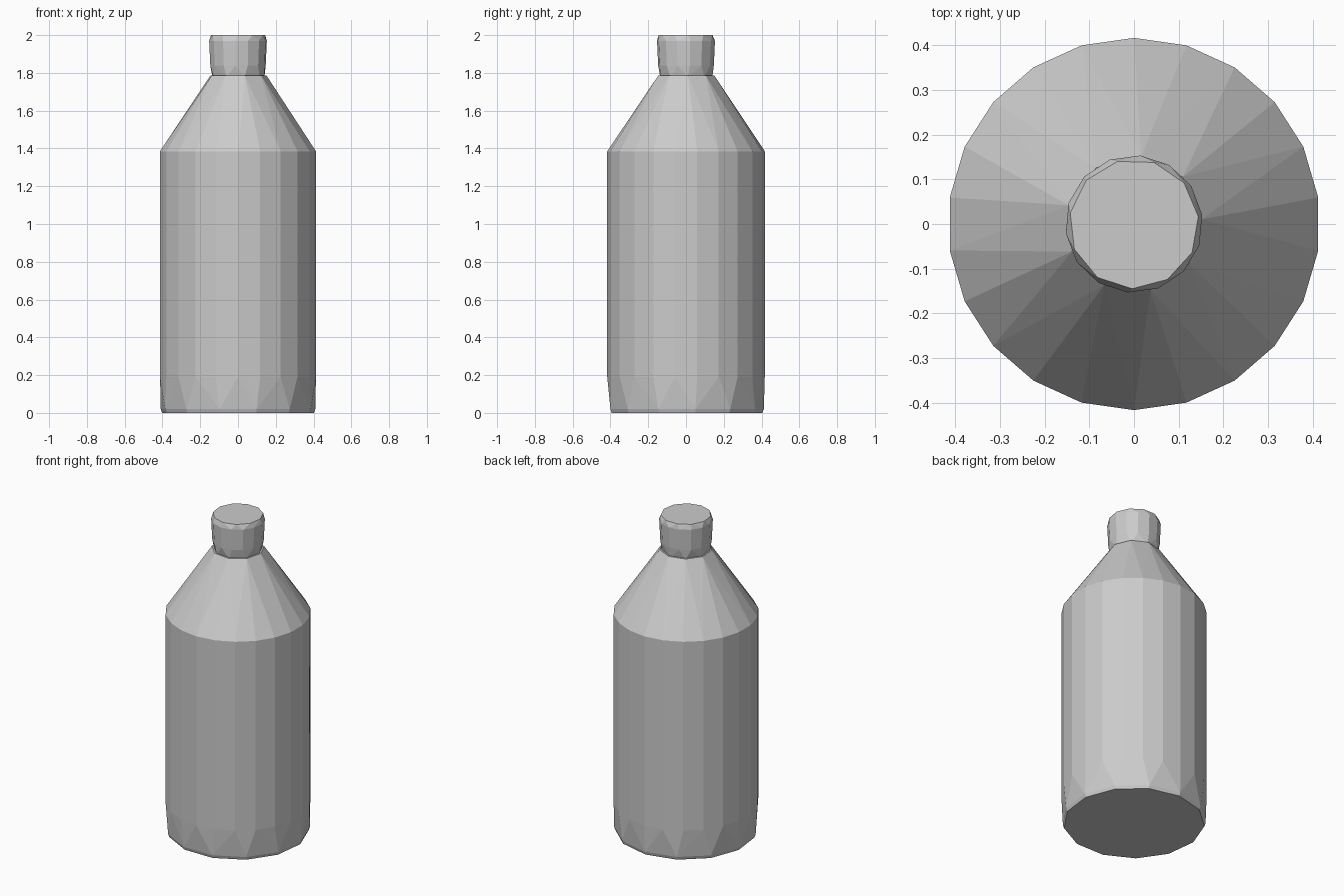
import bpy, bmesh
from math import cos, sin, tau

cube = bpy.data.objects.get("Cube")
if cube:
    bpy.data.objects.remove(cube, do_unlink=True)

grey = bpy.data.materials.new("plain_grey")
grey.use_nodes = True
colour = (0.6, 0.6, 0.6, 1)
grey.diffuse_color = colour
grey.node_tree.nodes["Principled BSDF"].inputs["Base Color"].default_value = colour


def faceted_solid(name, rings):
    """Convex flat-shaded solid through rings of (height, radius, sides, turn)."""
    bm = bmesh.new()
    for z, radius, sides, turn in rings:
        for i in range(sides):
            a = tau * (i + turn) / sides
            bm.verts.new((radius * cos(a), radius * sin(a), z))
    bmesh.ops.convex_hull(bm, input=bm.verts[:])
    bmesh.ops.dissolve_limit(bm, angle_limit=0.01, verts=bm.verts[:], edges=bm.edges[:])
    bmesh.ops.recalc_face_normals(bm, faces=bm.faces[:])
    mesh = bpy.data.meshes.new(name)
    bm.to_mesh(mesh)
    bm.free()
    mesh.materials.append(grey)
    obj = bpy.data.objects.new(name, mesh)
    bpy.context.collection.objects.link(obj)
    return obj


# Body: coarse base, finer wall, sloping shoulder narrowing to the neck
faceted_solid("bottle_body", [
    (0.0, 0.405, 13, 0.25),
    (0.02, 0.412, 13, 0.25),
    (0.19, 0.417, 22, 0.5),
    (1.385, 0.417, 22, 0.5),
    (1.785, 0.152, 9, 0.1),
])

# Cap: slightly flared, with a small bevel around the top
faceted_solid("bottle_cap", [
    (1.775, 0.14, 9, 0.1),
    (1.84, 0.148, 14, 0.3),
    (1.97, 0.154, 14, 0.3),
    (2.0, 0.145, 11, 0.2),
])
